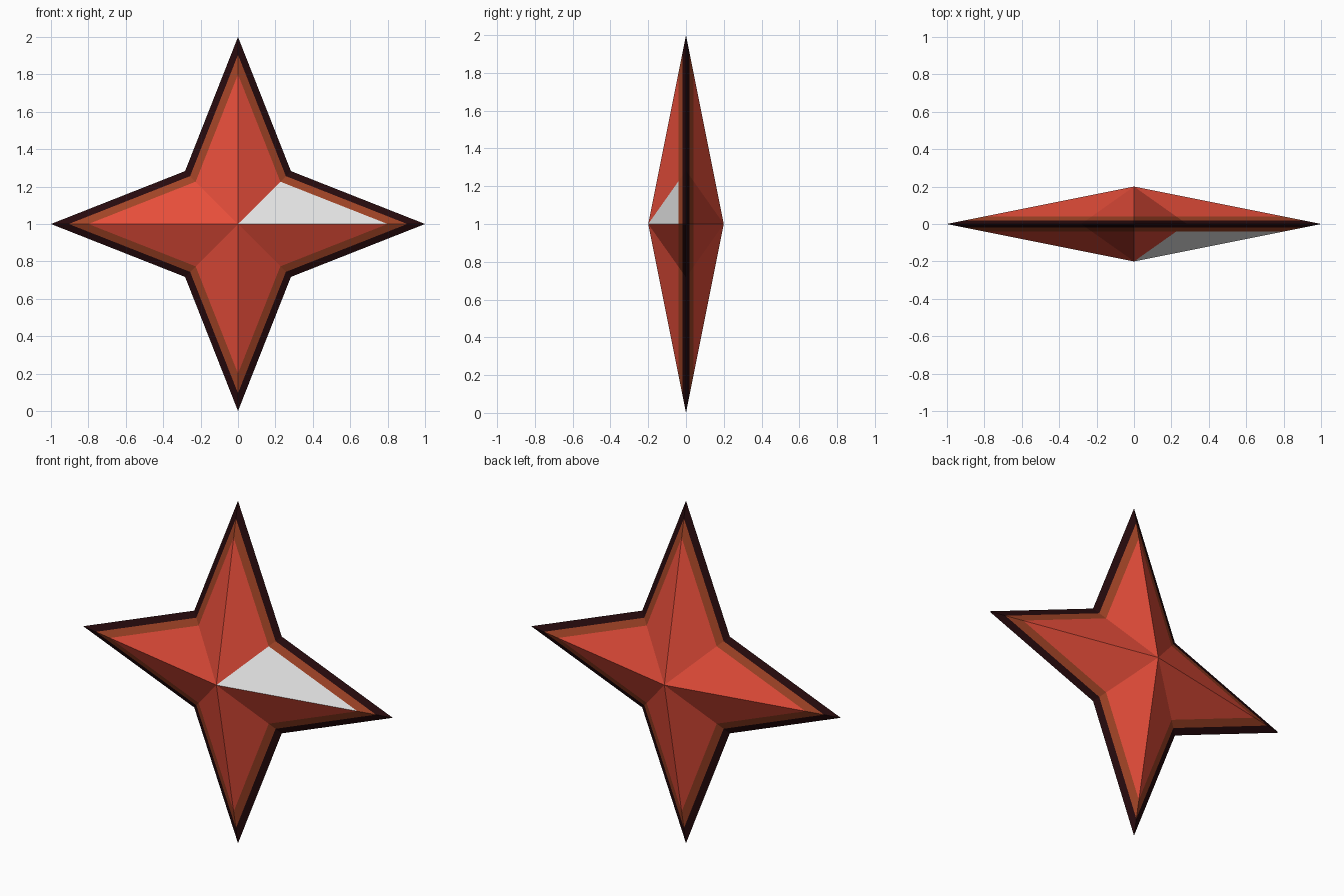
import bpy, bmesh, math

if "Cube" in bpy.data.objects:
    bpy.data.objects.remove(bpy.data.objects["Cube"])

DEPTH, INNER, CENTRE = 0.2, 0.4, 1.0
SCALES = [1.0, 0.905, 0.8]   # outlines between the colour bands


def material(name, rgb):
    m = bpy.data.materials.new(name)
    m.diffuse_color = (*rgb, 1)
    m.use_nodes = True
    m.node_tree.nodes["Principled BSDF"].inputs["Base Color"].default_value = m.diffuse_color
    return m


materials = [
    material("dark edge", (0.020, 0.003, 0.004)),
    material("brown band", (0.352, 0.056, 0.019)),
    material("red", (0.78, 0.074, 0.042)),
    material("white", (0.80, 0.80, 0.80)),
]

bm = bmesh.new()


def ring(scale, side):
    """Four-pointed outline lying on the pyramid slope of one side."""
    verts = []
    for i in range(8):
        r = scale * (INNER if i % 2 else 1.0)
        a = i * math.pi / 4
        verts.append(bm.verts.new((r * math.cos(a), side * DEPTH * (1 - scale),
                                   CENTRE + r * math.sin(a))))
    return verts


# Front and back share the sharp rim
rim = ring(1.0, 0)
for side in (-1, 1):
    rings = [rim] + [ring(s, side) for s in SCALES[1:]]
    apex = bm.verts.new((0, side * DEPTH, CENTRE))
    for i in range(8):
        j = (i + 1) % 8
        # Dark and brown border bands
        for band in range(2):
            a, b = rings[band], rings[band + 1]
            bm.faces.new((a[i], a[j], b[j], b[i])).material_index = band
        # Central facets: one on the front is white
        f = bm.faces.new((rings[2][i], rings[2][j], apex))
        f.material_index = 3 if side == -1 and i == 0 else 2

bmesh.ops.recalc_face_normals(bm, faces=bm.faces)
mesh = bpy.data.meshes.new("four_point_star")
bm.to_mesh(mesh)
bm.free()
for m in materials:
    mesh.materials.append(m)
star = bpy.data.objects.new("four_point_star", mesh)
bpy.context.collection.objects.link(star)
